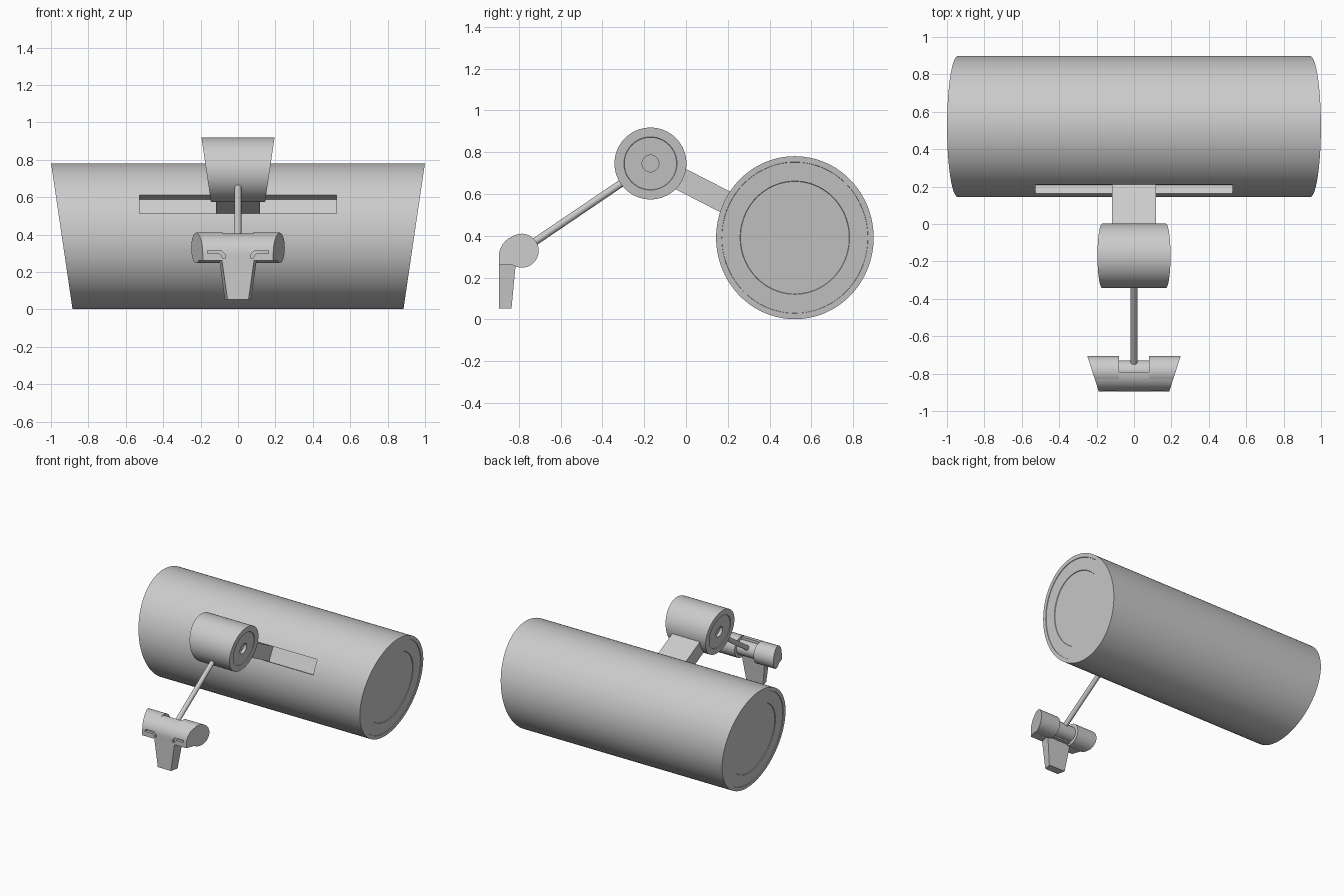
import bpy, bmesh, math
from mathutils import Vector

cube = bpy.data.objects.get("Cube")
if cube:
    bpy.data.objects.remove(cube, do_unlink=True)

grey = bpy.data.materials.new("neutral grey")
grey.use_nodes = True
grey.diffuse_color = (0.6, 0.6, 0.6, 1)
grey.node_tree.nodes["Principled BSDF"].inputs["Base Color"].default_value = (0.6, 0.6, 0.6, 1)


def finish(name, bm):
    bmesh.ops.recalc_face_normals(bm, faces=bm.faces)
    mesh = bpy.data.meshes.new(name)
    bm.to_mesh(mesh)
    bm.free()
    mesh.materials.append(grey)
    obj = bpy.data.objects.new(name, mesh)
    bpy.context.collection.objects.link(obj)
    return obj


def activate(obj):
    bpy.ops.object.select_all(action='DESELECT')
    obj.select_set(True)
    bpy.context.view_layer.objects.active = obj


def smooth(obj):
    activate(obj)
    bpy.ops.object.shade_smooth_by_angle(angle=math.radians(30))


def cut(obj, cutter):
    activate(obj)
    mod = obj.modifiers.new("cut", 'BOOLEAN')
    mod.operation = 'DIFFERENCE'
    mod.solver = 'EXACT'
    mod.object = cutter
    bpy.ops.object.modifier_apply(modifier=mod.name)
    bpy.data.objects.remove(cutter, do_unlink=True)


def lathe_x(name, half, y, z, warp, stretch=1.0, steps=96):
    """Spin a half profile of (x, radius) about x, mirrored, then warp its ends."""
    profile = [(-x, r) for x, r in reversed(half)] + half
    bm = bmesh.new()
    rings = []
    for x, r in profile:
        ring = []
        for i in range(steps):
            a = math.tau * i / steps
            dy, dz = r * math.cos(a), r * math.sin(a) * stretch
            ring.append(bm.verts.new((math.copysign(warp(abs(x), y + dy, dz), x), y + dy, z + dz)))
        rings.append(ring)
    for a, b in zip(rings, rings[1:]):
        for i in range(steps):
            j = (i + 1) % steps
            bm.faces.new((a[i], a[j], b[j], b[i]))
    bm.faces.new(rings[0])
    bm.faces.new(rings[-1])
    return finish(name, bm)


def prism(name, points, sweep):
    bm = bmesh.new()
    face = bm.faces.new([bm.verts.new(p) for p in points])
    out = bmesh.ops.extrude_face_region(bm, geom=[face])
    moved = [v for v in out["geom"] if isinstance(v, bmesh.types.BMVert)]
    bmesh.ops.translate(bm, verts=moved, vec=sweep)
    return finish(name, bm)


def beam(name, p, q, width, thick):
    """Box running from p to q in the middle plane."""
    d = (q - p).normalized()
    n = Vector((0, -d.z, d.y)) * thick / 2
    side = Vector((width / 2, 0, 0))
    return prism(name, [p - n - side, q - n - side, q + n - side, p + n - side], side * 2)


drum_c = Vector((0, 0.521, 0.391))
reel_c = Vector((0, -0.17, 0.746))
head_c = Vector((0, -0.786, 0.329))
radial = (reel_c - drum_c).normalized()


def slant(x, y, dz):
    return x + 0.147 * dz


def head_taper(x, y, dz):
    return x + 0.324 * (y + 0.705) if x > 0.2 else x


# Large drum with slanted ends, shallow end rings and a mounting slot
large_drum = lathe_x("large_drum", [(0.942, 0.377), (0.942, 0.35), (0.938, 0.349),
                                    (0.938, 0.262), (0.934, 0.26)],
                     drum_c.y, drum_c.z, slant, 1.034, 128)
cut(large_drum, beam("slot_cutter", drum_c + radial * 0.322, drum_c + radial * 0.5, 1.054, 0.111))
smooth(large_drum)

# Small drum with recessed ends and hub holes
small_drum = lathe_x("small_drum", [(0.17, 0.172), (0.17, 0.127), (0.165, 0.125),
                                    (0.165, 0.04), (0.14, 0.04)],
                     reel_c.y, reel_c.z, slant)
smooth(small_drum)

# Arm seated in the slot
beam("connecting_arm", drum_c + radial * 0.32, reel_c - radial * 0.08, 0.236, 0.109)

# Thin round rod to the head
direction = head_c - reel_c
bm = bmesh.new()
bmesh.ops.create_cone(bm, cap_ends=True, segments=32, radius1=0.018, radius2=0.018,
                      depth=direction.length - 0.14)
rod = finish("rod", bm)
rod.rotation_euler = direction.to_track_quat('Z', 'Y').to_euler()
rod.location = reel_c + direction.normalized() * (direction.length / 2 + 0.05)
smooth(rod)

# Head barrel with a narrow waist
barrel = lathe_x("head_barrel", [(0.08, 0.057), (0.08, 0.081), (0.25, 0.081)],
                 head_c.y, head_c.z, head_taper, 1.0, 64)
smooth(barrel)

# Rounded front shell of the head
arc = [(-0.79 - 0.105 * math.cos(t), 0.302 + 0.103 * math.sin(t))
       for t in (math.pi / 2 * i / 16 for i in range(17))]
outline = [(-0.79, 0.262), (-0.895, 0.262)] + arc
shell = prism("head_shell", [(-0.25, y, z) for y, z in outline], (0.5, 0, 0))
for v in shell.data.vertices:
    v.co.x = math.copysign(head_taper(0.25, v.co.y, 0), v.co.x)

# Bent slots in the shell front
bend = [(0.163, 0.315), (0.09, 0.315), (0.068, 0.292), (0.068, 0.275),
        (0.083, 0.275), (0.086, 0.288), (0.1, 0.298), (0.163, 0.298)]
for s in (-1, 1):
    cut(shell, prism("groove_cutter", [(s * x, -0.92, z) for x, z in bend], (0, 0.045, 0)))
smooth(shell)

# Tapered leg below the head
bm = bmesh.new()
bmesh.ops.create_cube(bm, size=2)
for v in bm.verts:
    top, back = v.co.z > 0, v.co.y > 0
    half = (0.1 if top else 0.07) if back else (0.086 if top else 0.056)
    depth = (-0.815 if top else -0.835) if back else -0.895
    v.co = (math.copysign(half, v.co.x), depth, 0.264 if top else 0.052)
finish("leg", bm)
